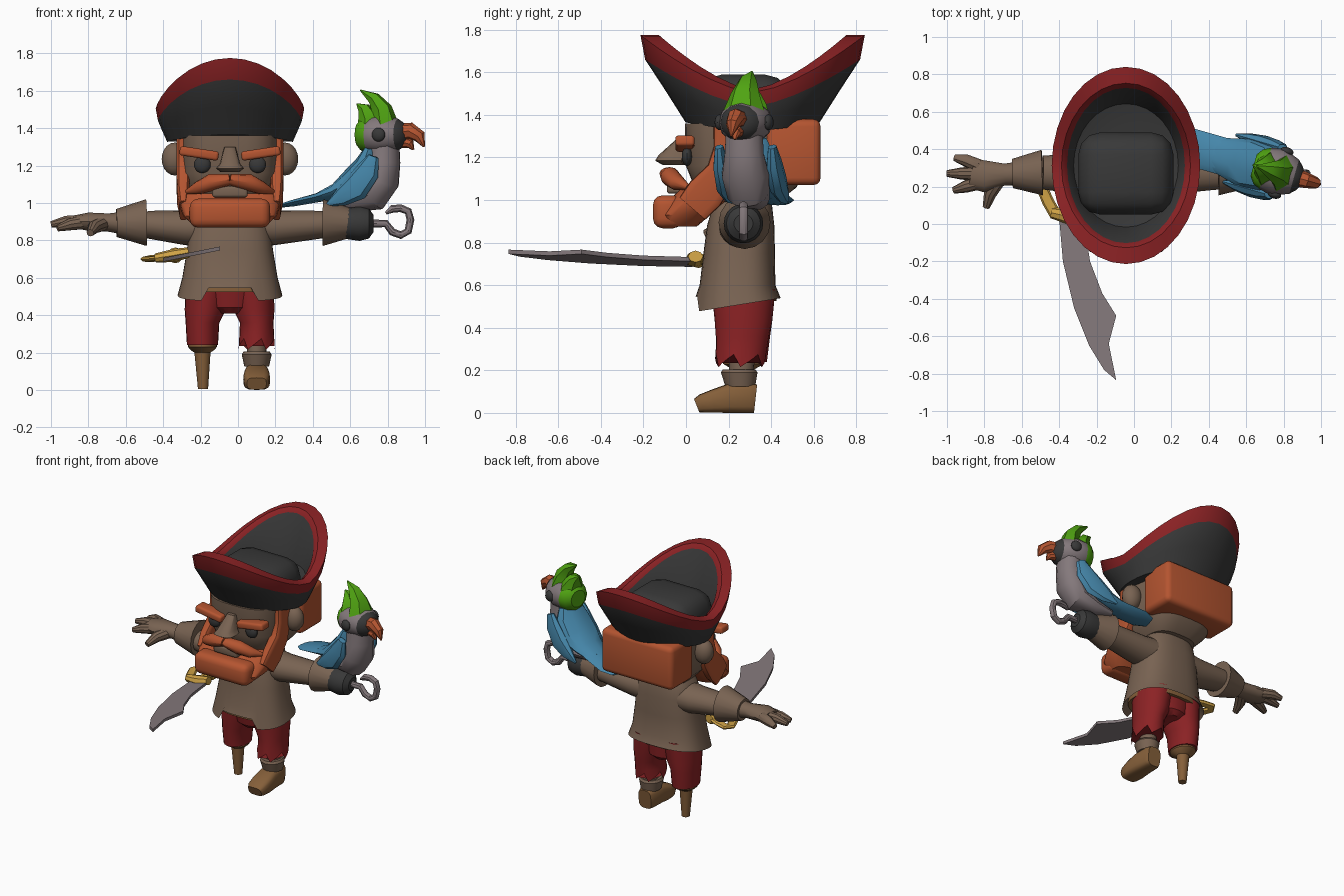
import bpy, bmesh
from math import sin, cos, pi, copysign
from mathutils import Vector, Matrix

default_cube = bpy.data.objects.get("Cube")
if default_cube:
    bpy.data.objects.remove(default_cube, do_unlink=True)

MID = -.043  # body centre line
COLOURS = dict(brown=(.19, .125, .085), red=(.26, .016, .018), black=(.04, .04, .04),
               orange=(.46, .09, .03), blue=(.06, .24, .40), green=(.08, .37, .006),
               grey=(.23, .19, .2), gold=(.62, .36, .06), tan=(.235, .115, .042))
materials = {}
for colour, rgb in COLOURS.items():
    mat = bpy.data.materials.new(colour)
    mat.use_nodes = True
    mat.diffuse_color = (*rgb, 1)
    mat.node_tree.nodes["Principled BSDF"].inputs["Base Color"].default_value = (*rgb, 1)
    materials[colour] = mat
made = []


def finish(name, bm, colours):
    bmesh.ops.recalc_face_normals(bm, faces=bm.faces)
    mesh = bpy.data.meshes.new(name)
    bm.to_mesh(mesh)
    bm.free()
    for colour in colours:
        mesh.materials.append(materials[colour])
    ob = bpy.data.objects.new(name, mesh)
    bpy.context.collection.objects.link(ob)
    made.append(ob)
    return ob


def loft(name, rings, colours):
    """Skin a list of rings; colours is one name or one name per segment."""
    segments = [colours] * (len(rings) - 1) if isinstance(colours, str) else colours
    names = list(dict.fromkeys(segments))
    bm = bmesh.new()
    rows = [[bm.verts.new(p) for p in ring] for ring in rings]
    n = len(rows[0])
    for a, b, colour in zip(rows, rows[1:], segments):
        for i in range(n):
            j = (i + 1) % n
            bm.faces.new((a[i], a[j], b[j], b[i])).material_index = names.index(colour)
    bm.faces.new(rows[0]).material_index = names.index(segments[0])
    bm.faces.new(rows[-1]).material_index = names.index(segments[-1])
    return finish(name, bm, names)


def circle(n, power=2):
    for i in range(n):
        c, s = cos(2 * pi * i / n), sin(2 * pi * i / n)
        yield copysign(abs(c) ** (2 / power), c), copysign(abs(s) ** (2 / power), s)


def stack(name, colours, rows, n=24, power=2, shift=None):
    """Upright loft from rows of (z, centre x, centre y, radius x, radius y)."""
    rings = []
    for k, (z, cx, cy, rx, ry) in enumerate(rows):
        ring = [Vector((cx + rx * c, cy + ry * s, z)) for c, s in circle(n, power)]
        for i, p in enumerate(ring):
            p.z += shift(k, i, p) if shift else 0
        rings.append(ring)
    return loft(name, rings, colours)


def tube(name, colours, points, radii, n=12, hint=(0, 1, 0), power=2):
    """Loft along a path; a radius may be a pair (along hint, across it)."""
    pts = [Vector(p) for p in points]
    rings = []
    for k, (p, r) in enumerate(zip(pts, radii)):
        t = (pts[min(k + 1, len(pts) - 1)] - pts[max(k - 1, 0)]).normalized()
        u = Vector(hint)
        u = (u - t * u.dot(t)).normalized()
        v = t.cross(u)
        a, b = r if isinstance(r, tuple) else (r, r)
        rings.append([p + u * a * c + v * b * s for c, s in circle(n, power)])
    return loft(name, rings, colours)


def block(name, colour, centre, size, bevel=.03, turn=0):
    bm = bmesh.new()
    bmesh.ops.create_cube(bm, size=1)
    bmesh.ops.scale(bm, vec=size, verts=bm.verts)
    bmesh.ops.bevel(bm, geom=bm.edges[:], offset=bevel, segments=3, profile=.5, affect='EDGES')
    bm.transform(Matrix.Translation(centre) @ Matrix.Rotation(turn, 4, 'Y'))
    return finish(name, bm, [colour])


def ball(name, colour, centre, size):
    bm = bmesh.new()
    bmesh.ops.create_uvsphere(bm, u_segments=16, v_segments=10, radius=1)
    bmesh.ops.scale(bm, vec=size, verts=bm.verts)
    bmesh.ops.translate(bm, vec=centre, verts=bm.verts)
    return finish(name, bm, [colour])


# Hat: brim sweeps up at front and back
HAT_RISE = (.04, .13, .22, .27, .255, .25, 0, 0)
HAT_ROWS = [(z, MID, .313, rx, ry) for z, rx, ry in (
    (1.325, .335, .315), (1.385, .362, .41), (1.44, .385, .505), (1.505, .397, .527),
    (1.52, .345, .44), (1.495, .315, .415), (1.43, .28, .33), (1.4, .2, .2))]
stack("hat_brim", ["black", "black", "red", "red", "red", "black", "black"], HAT_ROWS, 32, 2,
      lambda k, i, p: HAT_RISE[k] * abs(sin(2 * pi * i / 32)) ** 1.5)
block("hat_crown", "black", (MID, .27, 1.455), (.51, .44, .27), .12)

# Head and face
stack("head", "brown", [(.99, MID, .27, .17, .16), (1.06, MID, .28, .235, .24),
      (1.16, MID, .285, .262, .285), (1.36, MID, .29, .265, .295)], 32, 3)
stack("nose", "brown", [(1.3, MID, 0, .03, .03), (1.21, MID, -.06, .055, .07),
      (1.185, MID, -.07, .075, .075), (1.165, MID, -.05, .05, .06)], 12, 3)
block("lower_lip", "brown", (MID, -.05, 1.06), (.19, .08, .06), .015)
block("back_hair", "orange", (MID, .505, 1.225), (.57, .255, .31), .035)
for side, label in ((1, "left"), (-1, "right")):
    ball(label + "_ear", "brown", (MID + side * .295, .28, 1.235), (.07, .06, .088))
    ball(label + "_eye", "black", (MID + side * .148, .005, 1.205), (.045, .025, .045))
    block(label + "_eyebrow", "orange", (MID + side * .165, -.005, 1.265), (.21, .09, .05), .015, -side * .15)
    tube(label + "_sideburn", "orange", [(MID + side * .25, y, z) for y, z in (
        (.2, 1.36), (.2, 1.24), (.17, 1.13), (.09, 1.03), (.03, .96))],
        [(.036, .07), (.037, .07), (.037, .075), (.034, .09), (.02, .08)], 16, (1, 0, 0), 4)
    tube(label + "_moustache", "orange",
         [(MID, -.08, 1.125), (MID + side * .1, -.075, 1.11), (MID + side * .17, -.04, 1.08),
          (MID + side * .23, .01, 1.06)], [(.045, .03), (.045, .046), (.04, .035), .012])
stack("beard", "orange", [(.875, MID, -.04, .19, .09), (.93, MID, -.01, .25, .125),
      (1.0, MID, .06, .272, .14), (1.05, MID, .1, .275, .13)], 24, 3)
block("beard_chin", "orange", (MID, -.085, .945), (.43, .14, .155), .045)


# Shirt with a slanted hem, a front notch and a recessed underside
def hem(k, i, p):
    notch = abs(p.x - MID) < .15 and p.y < .2
    return .16 * (p.y - .045) + .07 * notch if k == 1 else 0


stack("shirt", "brown", [(.58, MID, .245, .22, .15), (.475, MID, .245, .28, .2),
      (.6, MID, .242, .255, .178), (.75, MID, .25, .23, .168), (.88, MID, .257, .215, .158),
      (.97, MID, .265, .19, .14), (1.02, MID, .27, .14, .12)], 40, 2.6, hem)
stack("belt", "tan", [(.525, MID, .245, .235, .18), (.57, MID, .245, .235, .18)], 32, 2.6)

# Sleeves, cuffs, hand
for side, label, start in ((-1, "right", -.49), (1, "left", .455)):
    tube(label + "_sleeve", "brown",
         [(MID + side * .1, .27, .87), (MID + side * .24, .27, .868), (start, .275, .885)],
         [(.12, .11), (.11, .093), (.09, .073)], 20)
    tube(label + "_cuff", "brown", [(start, .275, .895), (start + side * .16, .27, .893)],
         [(.122, .125), (.078, .075)], 16)
tube("hand", "brown", [(-.6, .27, .893), (-.69, .265, .895), (-.8, .255, .9), (-.87, .27, .9)],
     [.065, (.058, .05), (.085, .05), (.08, .035)], 14)
for label, base, middle, tip in (
        ("little", (-.83, .31, .9), (-.9, .34, .9), (-.96, .355, .885)),
        ("middle", (-.84, .27, .9), (-.92, .27, .9), (-1, .27, .885)),
        ("index", (-.83, .22, .895), (-.9, .2, .885), (-.965, .18, .865))):
    tube(label + "_finger", "brown", [base, middle, tip], [.037, .033, .018], 10)
tube("thumb", "brown", [(-.72, .24, .89), (-.77, .16, .87), (-.79, .09, .84)], [.04, .035, .02], 10, (0, 0, 1))

# Hook on its cup
tube("hook_cup", "black", [(x, .27, .89) for x in (.56, .65, .7, .725)], [.08, .093, .08, .045], 20)
tube("hook", "grey", [(x, .27, z) for x, z in (
    (.7, .89), (.79, .89), (.825, .845), (.87, .828), (.91, .85), (.922, .91), (.91, .955),
    (.87, .972), (.825, .968), (.79, .945))], [.022] * 9 + [.008], 10)

# Trousers, the left leg torn
RIGHT_X, LEFT_X = -.19, .1
stack("trouser_seat", "red", [(.41, MID, .27, .06, .1), (.44, MID, .27, .14, .13), (.6, MID, .26, .23, .15)])
stack("right_trouser_leg", "red", [(.24, RIGHT_X, .27, .083, .11), (.36, RIGHT_X, .27, .09, .125),
      (.43, RIGHT_X + .015, .27, .11, .135), (.58, RIGHT_X + .03, .27, .12, .15)])
stack("left_trouser_leg", "red", [(.215, LEFT_X, .255, .097, .118), (.3, LEFT_X, .26, .092, .12),
      (.36, LEFT_X, .265, .09, .125), (.43, LEFT_X - .015, .27, .11, .135),
      (.58, LEFT_X - .03, .27, .12, .15)], 24, 2,
      lambda k, i, p: .02 * (i * 5 % 4) if k == 0 else 0)

# Peg leg, bare shin and boot
stack("peg_leg", "tan", [(.005, RIGHT_X + .003, .27, .027, .027), (.2, RIGHT_X, .27, .043, .043),
      (.215, RIGHT_X, .27, .065, .07), (.23, RIGHT_X, .27, .077, .095), (.255, RIGHT_X, .27, .077, .095)])
stack("left_shin", "brown", [(.12, LEFT_X, .26, .052, .058), (.4, LEFT_X, .265, .055, .06)], 16)
stack("boot_cuff", "brown", [(.125, LEFT_X, .255, .066, .07), (.19, LEFT_X, .25, .08, .086),
      (.205, LEFT_X, .25, .07, .076)], 16)
boot_rows = [(.05, .052, .034), (.075, .066, .044), (.13, .072, .055), (.2, .066, .068), (.3, .062, .07), (.327, .05, .067)]
tube("boot", "tan", [(LEFT_X, y, h) for y, w, h in boot_rows], [(w, h) for y, w, h in boot_rows], 16, (1, 0, 0), 3.5)

# Cutlass: curved blade plate, guard, grip, pommel and knuckle bow
blade = bmesh.new()
OUTLINE = ((-.4, .03), (-.38, -.2), (-.32, -.45), (-.24, -.65), (-.16, -.78), (-.095, -.835),
           (-.135, -.64), (-.095, -.49), (-.17, -.37), (-.235, -.2), (-.27, .03))
top, low = ([blade.verts.new((x, y, .695 + .2 * (x + .4) + h)) for x, y in OUTLINE] for h in (.011, -.009))
blade.faces.new(top)
blade.faces.new(low)
for i in range(len(top)):
    blade.faces.new((top[i - 1], top[i], low[i], low[i - 1]))
finish("blade", blade, ["grey"])
tube("sword_guard", "gold", [(-.44, .06, .705), (-.34, .04, .72), (-.265, .045, .735)],
     [(.03, .025), (.045, .035), (.035, .028)], 8)
tube("grip", "gold", [(-.34, .05, .72), (-.335, .16, .72)], [.027, .027], 10, (1, 0, 0))
tube("pommel", "gold", [(-.335, .15, .72), (-.335, .165, .72), (-.335, .2, .72), (-.335, .215, .72)],
     [.03, .042, .042, .03], 12, (1, 0, 0))
tube("knuckle_bow", "gold", [(-.42, .05, .705), (-.46, .12, .7), (-.49, .19, .7), (-.47, .225, .705),
     (-.41, .21, .71), (-.34, .18, .715)], [(.016, .032)] * 6, 8, (0, 0, 1))

# Parrot, built facing +x and then turned
person_parts = len(made)
BIRD = .28


def feather(name, colours, path, radii, n=10, y=0):
    return tube(name, colours, [(x, BIRD + y, z) for x, z in path], radii, n)


feather("parrot_breast", "grey", [(.78, 1.32), (.785, 1.22), (.765, 1.12), (.72, 1.04), (.6, 1.0), (.48, .99)],
        [(.09, .085), (.095, .085), (.115, .1), (.105, .09), (.07, .05), .02], 12)
feather("parrot_back", "blue", [(.72, 1.29), (.7, 1.2), (.62, 1.11), (.52, 1.06), (.42, 1.03)],
        [(.09, .04), (.13, .075), (.14, .08), (.115, .045), (.09, .025)])
feather("parrot_tail", "blue", [(.6, 1.08), (.42, 1.03), (.28, 1.0), (.21, .985)],
        [(.1, .05), (.1, .025), (.1, .018), (.06, .01)], 8)
feather("parrot_head", ["green", "green", "grey", "grey", "black", "black"],
        [(x, 1.365) for x in (.635, .66, .7, .77, .86, .89, .91)],
        [(.06, .06), (.095, .09), (.115, .1), (.13, .105), (.095, .085), (.065, .065), (.03, .04)], 12)
feather("parrot_beak", "orange", [(.87, 1.375), (.93, 1.385), (.98, 1.355), (1.005, 1.3)],
        [.05, (.042, .045), (.032, .035), .005], 8)
feather("parrot_lower_beak", "orange", [(.87, 1.33), (.93, 1.315), (.945, 1.285)], [.035, .025, .006], 8)
feather("front_crest", "green", [(.79, 1.42), (.77, 1.5), (.725, 1.56), (.65, 1.603)],
        [(.1, .065), (.07, .055), (.045, .035), .004], 6)
feather("rear_crest", "green", [(.71, 1.35), (.7, 1.45), (.67, 1.505), (.63, 1.53)],
        [(.11, .075), (.085, .06), (.045, .035), .004], 6)
for side, label in ((1, "far"), (-1, "near")):
    ball(label + "_parrot_eye", "black", (.785, BIRD + side * .12, 1.365), (.037, .022, .037))
    feather(label + "_wing", "blue", [(.76, 1.25), (.73, 1.17), (.66, 1.08), (.58, 1.03), (.5, .99)],
            [(.02, .03), (.035, .065), (.04, .075), (.03, .05), .008], 8, side * .13)
pivot = Vector((.76, BIRD, 0))
turn = Matrix.Translation(pivot) @ Matrix.Rotation(-.28, 4, 'Z') @ Matrix.Translation(-pivot)
for part in made[person_parts:]:
    part.data.transform(turn)

# Smooth shading with sharp edges kept
bpy.ops.object.select_all(action='DESELECT')
for part in made:
    part.select_set(True)
bpy.context.view_layer.objects.active = made[0]
bpy.ops.object.shade_smooth_by_angle(angle=.6)
